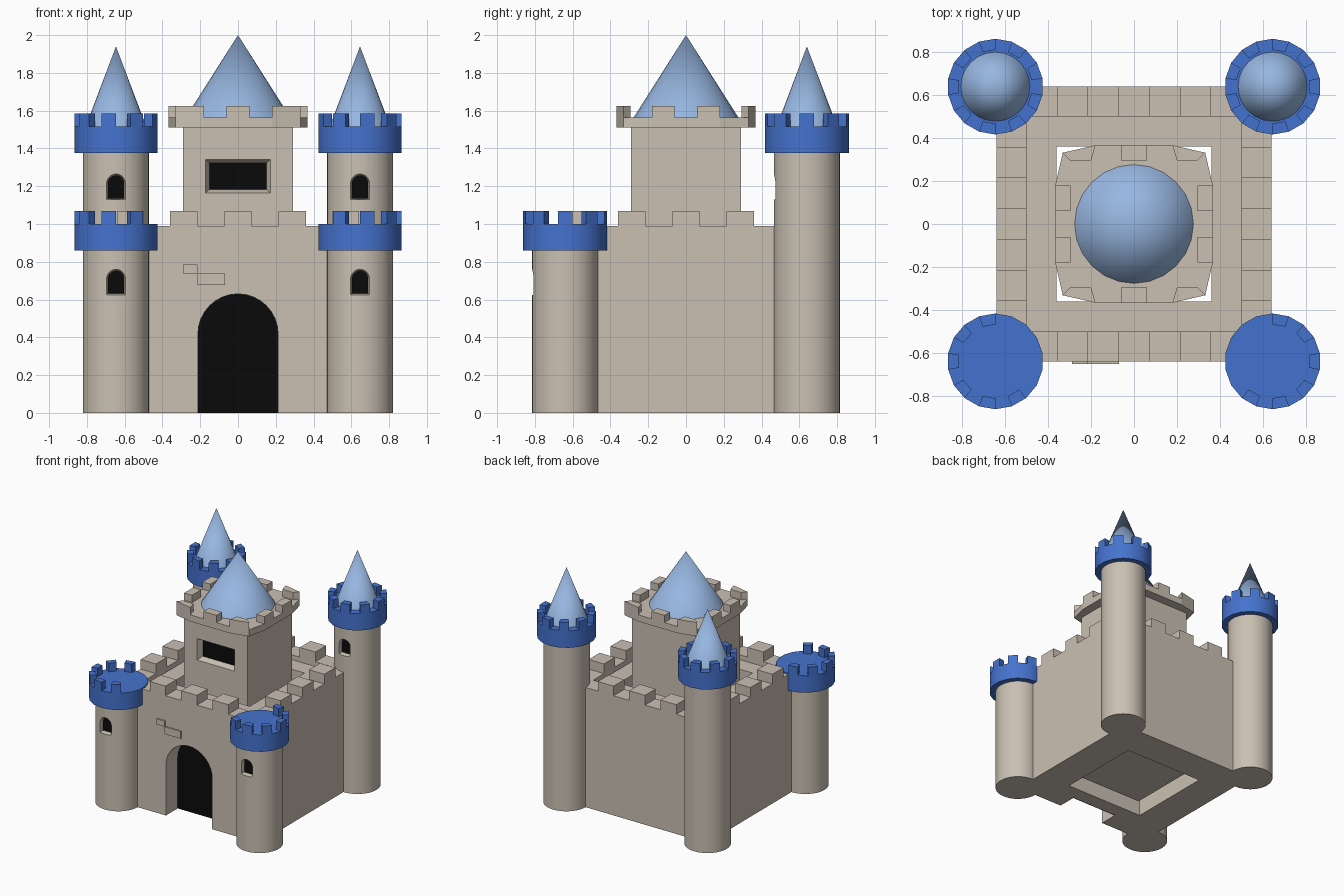
import bpy, bmesh
from math import sin, cos, pi, radians

cube = bpy.data.objects.get("Cube")
if cube:
    bpy.data.objects.remove(cube, do_unlink=True)


def material(name, rgb):
    m = bpy.data.materials.new(name)
    m.use_nodes = True
    m.diffuse_color = (*rgb, 1)
    m.node_tree.nodes["Principled BSDF"].inputs["Base Color"].default_value = (*rgb, 1)
    return m


STONE = material("sandstone", (0.59, 0.53, 0.45))
BLUE = material("royal blue", (0.06, 0.17, 0.62))
ROOF = material("light blue roof", (0.31, 0.47, 0.75))
BLACK = material("black opening", (0.003, 0.003, 0.003))


def loft(name, ring_a, ring_b, mat):
    """Closed solid between two matching rings of 3D points."""
    bm = bmesh.new()
    a = [bm.verts.new(p) for p in ring_a]
    b = [bm.verts.new(p) for p in ring_b]
    bm.faces.new(a)
    bm.faces.new(b)
    n = len(a)
    for i in range(n):
        j = (i + 1) % n
        bm.faces.new((a[i], a[j], b[j], b[i]))
    bmesh.ops.recalc_face_normals(bm, faces=bm.faces)
    mesh = bpy.data.meshes.new(name)
    bm.to_mesh(mesh)
    bm.free()
    mesh.materials.append(mat)
    obj = bpy.data.objects.new(name, mesh)
    bpy.context.collection.objects.link(obj)
    return obj


def prism(name, pts, z0, z1, mat):
    return loft(name, [(x, y, z0) for x, y in pts], [(x, y, z1) for x, y in pts], mat)


def box(name, x0, x1, y0, y1, z0, z1, mat=STONE):
    return prism(name, [(x0, y0), (x1, y0), (x1, y1), (x0, y1)], z0, z1, mat)


def smooth(obj):
    bpy.ops.object.select_all(action='DESELECT')
    obj.select_set(True)
    bpy.context.view_layer.objects.active = obj
    bpy.ops.object.shade_smooth_by_angle(angle=radians(35))


def round_part(name, x, y, z0, z1, r0, r1, mat, sides):
    bpy.ops.mesh.primitive_cone_add(vertices=sides, radius1=r0, radius2=r1,
                                    depth=z1 - z0, location=(x, y, (z0 + z1) / 2))
    obj = bpy.context.object
    obj.name = name
    obj.data.materials.append(mat)
    smooth(obj)
    return obj


def cut(target, cutter):
    mod = target.modifiers.new("cut", 'BOOLEAN')
    mod.operation = 'DIFFERENCE'
    mod.solver = 'EXACT'
    mod.object = cutter
    bpy.context.view_layer.objects.active = target
    bpy.ops.object.modifier_apply(modifier=mod.name)
    bpy.data.objects.remove(cutter, do_unlink=True)


def arch(x, y, z, half, height, steps=16):
    """Round-topped outline standing in an x-z plane."""
    spring = z + height - half
    pts = [(x - half, y, z), (x + half, y, z)]
    return pts + [(x + half * cos(pi * i / steps), y, spring + half * sin(pi * i / steps))
                  for i in range(steps + 1)]


def rect(y, half, z0, z1):
    return [(-half, y, z0), (half, y, z0), (half, y, z1), (-half, y, z1)]


def shift(ring, dy):
    return [(x, y + dy, z) for x, y, z in ring]


# Curtain wall: hollow square with a sunken walk and a gate recess
W = 0.64
wall = box("curtain_wall", -W, W, -W, W, 0, 0.99)
cut(wall, box("walk_cutter", -0.5, 0.5, -0.5, 0.5, 0.95, 1.2))
cut(wall, box("court_cutter", -0.36, 0.36, -0.36, 0.36, -0.2, 1.2))
gate_back = arch(0, -0.48, -0.1, 0.212, 0.73)
cut(wall, loft("gate_cutter", shift(gate_back, -0.3), gate_back, STONE))
gate = arch(0, -0.481, 0, 0.212, 0.63)
loft("gate_opening", gate, shift(gate, -0.005), BLACK)

# Wall merlons on all four sides
for c in (-0.287, 0, 0.287):
    for s in (-1, 1):
        y0, y1 = sorted((s * 0.5, s * W))
        box("wall_merlon", c - 0.072, c + 0.072, y0, y1, 0.94, 1.07)
        box("wall_merlon", y0, y1, c - 0.072, c + 0.072, 0.94, 1.07)

# Raised bricks above the gate
box("brick_small", -0.29, -0.215, -W - 0.012, -W + 0.01, 0.738, 0.785)
box("brick_large", -0.215, -0.07, -W - 0.012, -W + 0.01, 0.678, 0.738)

# Keep with a bevelled window
K = 0.29
keep = box("keep", -K, K, -K, K, 0.07, 1.53)
cut(keep, loft("keep_window_cutter", rect(-K - 0.01, 0.175, 1.16, 1.345),
               rect(-K + 0.05, 0.15, 1.185, 1.322), STONE))
pane = rect(-K + 0.046, 0.153, 1.182, 1.324)
loft("keep_window", pane, shift(pane, 0.005), BLACK)

# Keep parapet: twelve-sided slab and merlons
P, D = 0.367, 0.332
quarter = [(P, 0.18), (D, D), (0.18, P)]
outline = []
for i in range(4):
    for x, y in quarter:
        for _ in range(i):
            x, y = -y, x
        outline.append((x, y))
prism("keep_parapet", outline, 1.51, 1.565, STONE)
for s in (-1, 1):
    y0, y1 = sorted((s * 0.295, s * P))
    box("parapet_merlon", -0.06, 0.06, y0, y1, 1.55, 1.625)
    for c in (-0.12, 0.12):
        box("parapet_side_merlon", y0, y1, c - 0.06, c + 0.06, 1.55, 1.625)
    for t in (-1, 1):
        corner = [(0.18, P), (D, D), (0.295, 0.295), (0.2, 0.295)]
        prism("parapet_corner_merlon", [(s * x, t * y) for x, y in corner],
              1.55, 1.625, STONE)
round_part("keep_roof", 0, 0, 1.56, 2.0, 0.28, 0, ROOF, 24)


# Corner towers
def tower(label, s, y, top, window_z, angles):
    x = s * 0.646
    body = round_part(label + "_tower", x, y, 0, top - 0.05, 0.175, 0.175, STONE, 36)
    front = y - 0.175
    cut(body, loft("window_cutter", arch(x, front - 0.02, window_z, 0.058, 0.145),
                   arch(x, front + 0.04, window_z + 0.012, 0.042, 0.118), STONE))
    smooth(body)
    glass = arch(x, front + 0.036, window_z + 0.011, 0.043, 0.12)
    loft(label + "_window", glass, shift(glass, 0.005), BLACK)
    round_part(label + "_crown", x, y, top - 0.14, top, 0.223, 0.223, BLUE, 18)
    for a in angles:
        pts = []
        for r, d in ((0.172, -10), (0.223, -10), (0.223, 10), (0.172, 10)):
            t = radians(a + d)
            pts.append((x - s * r * cos(t), y + r * sin(t)))
        prism(label + "_crown_merlon", pts, top - 0.01, top + 0.07, BLUE)


for s, side in ((-1, "right"), (1, "left")):
    # the front crowns stay open towards the gate
    tower("front_" + side, s, -0.64, 1.0, 0.62, range(100, 301, 40))
    tower("back_" + side, s, 0.64, 1.515, 1.125, range(100, 460, 40))
    round_part("back_" + side + "_roof", s * 0.646, 0.64, 1.505, 1.94, 0.165, 0, ROOF, 24)
